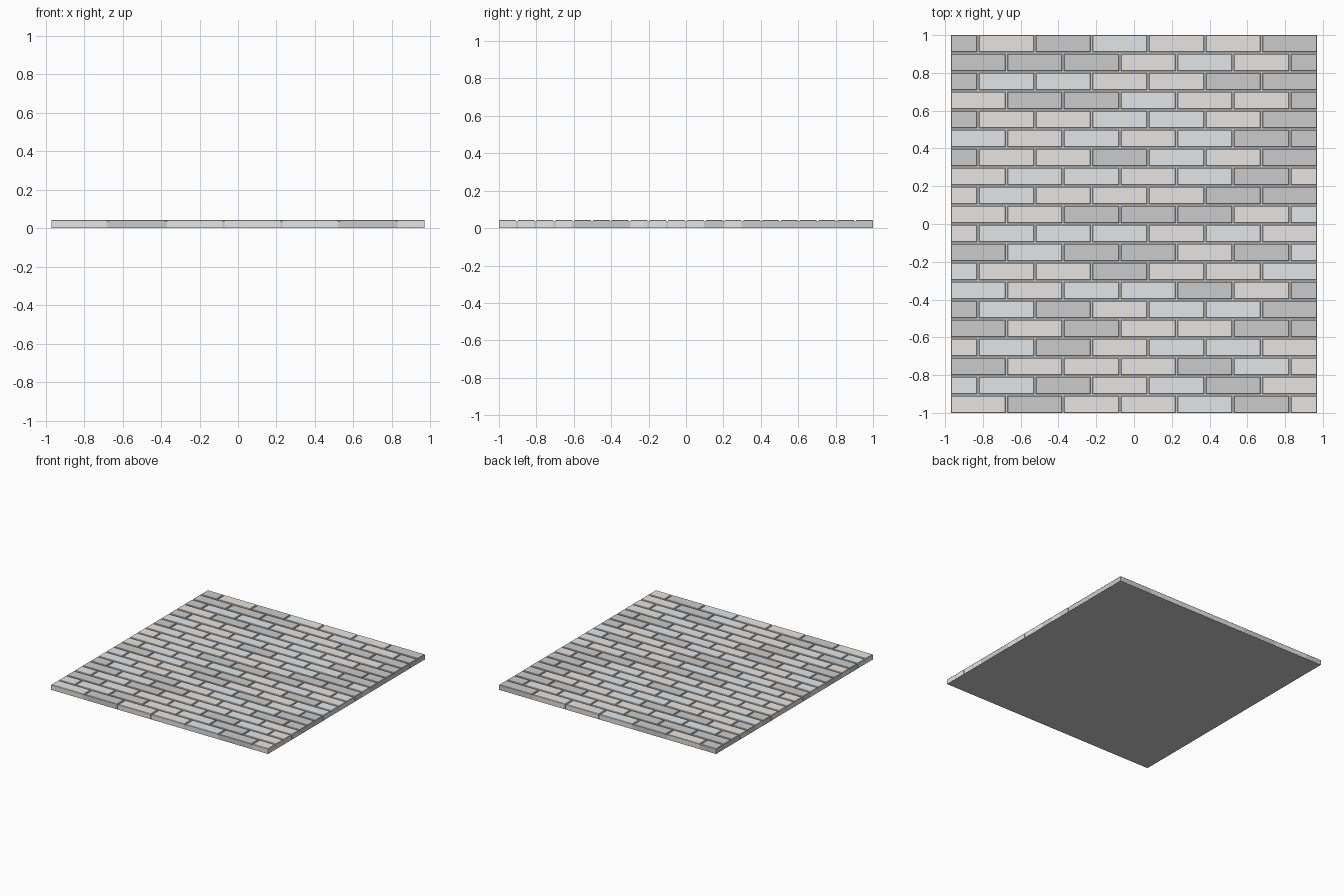
import bpy, bmesh, random
from mathutils import Matrix

if "Cube" in bpy.data.objects:
    bpy.data.objects.remove(bpy.data.objects["Cube"])

random.seed(4)
ROWS, PITCH_X, PITCH_Y, JOINT = 20, 0.3, 0.1005, 0.01
HALF_X, HALF_Y, TOP = 0.97, 1.0, 0.043
MORTAR_TOP, CHAMFER = 0.036, 0.003


def add_box(bm, x0, x1, y0, y1, z0, z1, chamfer=0, mat=0):
    m = Matrix.Translation(((x0 + x1) / 2, (y0 + y1) / 2, (z0 + z1) / 2))
    m = m @ Matrix.Diagonal((x1 - x0, y1 - y0, z1 - z0, 1))
    verts = bmesh.ops.create_cube(bm, size=1, matrix=m)["verts"]
    for f in {f for v in verts for f in v.link_faces}:
        f.material_index = mat
    if chamfer:
        edges = {e for v in verts for e in v.link_edges
                 if all(w.co.z > (z0 + z1) / 2 for w in e.verts)}
        bmesh.ops.bevel(bm, geom=list(edges), offset=chamfer, segments=1,
                        affect='EDGES', material=-1)


def finish(bm, name):
    mesh = bpy.data.meshes.new(name)
    bm.to_mesh(mesh)
    bm.free()
    obj = bpy.data.objects.new(name, mesh)
    bpy.context.collection.objects.link(obj)
    return obj


# Mortar bed: solid slab just below the brick tops
bm = bmesh.new()
add_box(bm, -HALF_X + 0.001, HALF_X - 0.001, -HALF_Y + 0.001, HALF_Y - 0.001, 0, MORTAR_TOP)
finish(bm, "mortar_bed")

# Bricks: running bond, half brick on alternating ends
bm = bmesh.new()
for row in range(ROWS):
    y1 = HALF_Y - row * PITCH_Y
    y0 = y1 - PITCH_Y + JOINT
    x = -HALF_X
    pitch = PITCH_X if row % 2 else PITCH_X / 2
    while x < HALF_X - 0.01:
        x1 = min(x + pitch - JOINT, HALF_X)
        add_box(bm, x, x1, y0, y1, 0.001, TOP, CHAMFER, random.randrange(3))
        x, pitch = x1 + JOINT, PITCH_X
bricks = finish(bm, "bricks")

# Slightly varied brick greys
for name, col in (("grey", (0.8, 0.8, 0.8, 1)),
                  ("warm_grey", (0.8, 0.785, 0.77, 1)),
                  ("cool_grey", (0.77, 0.785, 0.8, 1))):
    mat = bpy.data.materials.new(name)
    mat.diffuse_color = col
    mat.use_nodes = True
    mat.node_tree.nodes["Principled BSDF"].inputs["Base Color"].default_value = mat.diffuse_color
    bricks.data.materials.append(mat)
